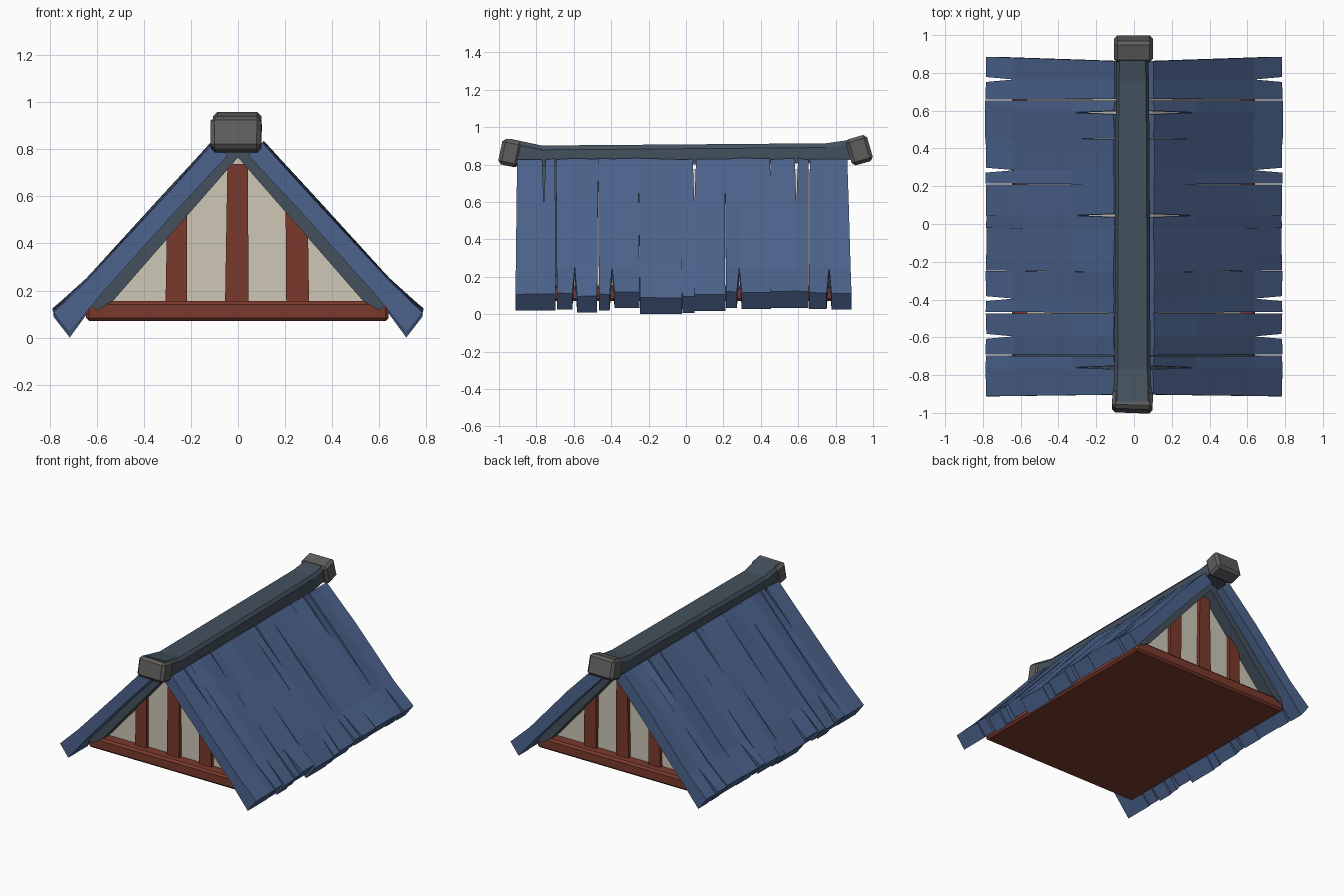
import bpy, bmesh, math, random
from mathutils import Vector

if "Cube" in bpy.data.objects:
    bpy.data.objects.remove(bpy.data.objects["Cube"])

random.seed(4)


def material(name, rgb):
    m = bpy.data.materials.new(name)
    m.diffuse_color = (*rgb, 1)
    m.use_nodes = True
    m.node_tree.nodes["Principled BSDF"].inputs["Base Color"].default_value = m.diffuse_color
    return m


BLUE = material("blue boards", (0.072, 0.125, 0.265))
SLATE = material("slate", (0.056, 0.082, 0.110))
GREY = material("cap grey", (0.110, 0.110, 0.108))
BROWN = material("red brown wood", (0.195, 0.042, 0.026))
CREAM = material("cream plaster", (0.62, 0.57, 0.475))


def finish(bm, name, mat, bevel=0):
    bmesh.ops.recalc_face_normals(bm, faces=bm.faces)
    me = bpy.data.meshes.new(name)
    bm.to_mesh(me)
    bm.free()
    ob = bpy.data.objects.new(name, me)
    bpy.context.collection.objects.link(ob)
    me.materials.append(mat)
    if bevel:
        mod = ob.modifiers.new("bevel", 'BEVEL')
        mod.width = bevel
        mod.segments = 1
    return ob


def loft(bm, rings):
    """Closed solid through a list of rings with equal point counts."""
    vs = [[bm.verts.new(p) for p in r] for r in rings]
    n = len(vs[0])
    for a, b in zip(vs, vs[1:]):
        for i in range(n):
            j = (i + 1) % n
            bm.faces.new((a[i], a[j], b[j], b[i]))
    bm.faces.new(vs[0])
    bm.faces.new(vs[-1])


def prism(bm, xz, y0, y1):
    loft(bm, [[(x, y, z) for x, z in xz] for y in (y0, y1)])


def box(name, mat, size, loc, rot=(0, 0, 0), bevel=0):
    bm = bmesh.new()
    bmesh.ops.create_cube(bm, size=1)
    bmesh.ops.scale(bm, vec=size, verts=bm.verts)
    ob = finish(bm, name, mat, bevel)
    ob.location = loc
    ob.rotation_euler = rot
    return ob


# Base floor
box("base", BROWN, (1.285, 1.58, 0.085), (-0.003, 0, 0.1125), bevel=0.014)

# Plaster gable body
bm = bmesh.new()
prism(bm, [(-0.58, 0.14), (0.58, 0.14), (0, 0.775)], -0.71, 0.71)
finish(bm, "gable_walls", CREAM)


# Timber posts on both gables, with tops cut to the slope
def slope(x):
    return 0.785 - 1.1 * abs(x)


bm = bmesh.new()
for side in (-1, 1):
    for xb0, xb1, xt0, xt1 in ((-0.055, 0.045, -0.045, 0.042),
                               (-0.308, -0.217, -0.302, -0.217),
                               (0.205, 0.302, 0.202, 0.297)):
        prism(bm, [(xb0, 0.14), (xb1, 0.14), (xt1, slope(xt1)), (xt0, slope(xt0))],
              side * 0.66, side * 0.735)
finish(bm, "gable_posts", BROWN)

# Slate rafters behind the boards at each gable
bm = bmesh.new()
for side in (-1, 1):
    for s in (-1, 1):
        prism(bm, [(0, 0.765), (s * 0.53, 0.157), (s * 0.60, 0.115), (s * 0.64, 0.15),
                   (s * 0.05, 0.80), (0, 0.81)], side * 0.68, side * 0.80)
finish(bm, "rafters", SLATE)

# Roof boards: y edges at ridge and eave, notch position, notch end, eave shift
BOARDS = [
    (-0.903, -0.700, -0.912, -0.697, -0.76, "ridge", 0.000, 0.000),
    (-0.695, -0.470, -0.690, -0.475, -0.595, "eave", 0.005, -0.012),
    (-0.470, -0.255, -0.465, -0.248, -0.395, "eave", 0.000, 0.014),
    (-0.255, -0.022, -0.246, -0.022, None, "", -0.022, -0.022),
    (-0.022, 0.208, -0.020, 0.210, 0.045, "ridge", -0.014, -0.002),
    (0.208, 0.450, 0.215, 0.455, 0.285, "eave", 0.015, 0.010),
    (0.452, 0.655, 0.450, 0.655, 0.59, "ridge", 0.015, 0.015),
    (0.662, 0.862, 0.658, 0.885, 0.765, "eave", 0.008, 0.005),
]
# Outer roof line and thickness: distance along board 0..1, x, z, thickness
LINE = [(0.0, 0.105, 0.83, 0.088), (0.35, 0.33, 0.585, 0.085),
        (0.78, 0.635, 0.250, 0.088), (1.0, 0.785, 0.108, 0.118)]
NORMAL = Vector((0.737, 0.676))
EAVE_N = Vector((0.58, 0.81))


def board_piece(bm, sx, edges, lift, shift):
    """edges(t) gives y0, y1; lift holds outer offsets at both edges."""
    rings = []
    for k, (t, x, z, th) in enumerate(LINE):
        y0, y1 = edges(t)
        out = Vector((x, z))
        nrm = NORMAL
        if t == 1:
            out += Vector((0.10, 0.74)).normalized() * 0.9 * shift
        inner = out - nrm * th * (0.95 if t < 1 else 0.98)
        if t == 1:
            inner = out - Vector((0.068, 0.088))
        a = out + nrm * lift[0][k]
        b = out + nrm * lift[1][k]
        rings.append([(sx * a.x, y0, a.y), (sx * b.x, y1, b.y),
                      (sx * inner.x, y1, inner.y), (sx * inner.x, y0, inner.y)])
    loft(bm, rings)


bm = bmesh.new()
for r0, r1, e0, e1, cut, where, sh0, sh1 in BOARDS:
    def rand():
        return [random.uniform(-0.006, 0.008) for _ in range(3)] + [random.uniform(-0.004, 0.003)]
    la, lm, lb = rand(), rand(), rand()

    def left(t):
        return r0 + (e0 - r0) * t

    def right(t):
        return r1 + (e1 - r1) * t

    def gap(t):
        if where == "eave":
            return 0.013 if t == 1 else 0.0
        return 0.009 if t == 0 else 0.0

    for sx in (-1, 1):
        if cut is None:
            board_piece(bm, sx, lambda t: (left(t), right(t)), (la, lb), sh0)
        else:
            board_piece(bm, sx, lambda t: (left(t), cut - gap(t)), (la, lm), sh0)
            board_piece(bm, sx, lambda t: (cut + gap(t), right(t)), (lm, lb), sh1)
finish(bm, "roof_boards", BLUE)

# Ridge beam, curving up at both ends
bm = bmesh.new()
rings = []
for y, dz, w in ((-0.94, 0.030, 1.05), (-0.87, 0.015, 1.05), (-0.77, -0.006, 1.0),
                 (0.0, 0.0, 0.97), (0.75, 0.006, 0.92), (0.86, 0.022, 0.88), (0.93, 0.042, 0.88)):
    sec = [(-0.095, 0.80), (-0.095, 0.885), (-0.078, 0.908), (0.078, 0.908), (0.095, 0.885), (0.095, 0.80)]
    rings.append([(x * w - 0.008, y, z + dz) for x, z in sec])
loft(bm, rings)
finish(bm, "ridge_beam", SLATE)

# Stone end caps on the ridge
box("front_cap", GREY, (0.215, 0.108, 0.140), (-0.008, -0.937, 0.862),
    (math.radians(-12), 0, math.radians(-2)), 0.018)
box("back_cap", GREY, (0.205, 0.118, 0.145), (-0.003, 0.927, 0.877),
    (math.radians(16), 0, 0), 0.018)
